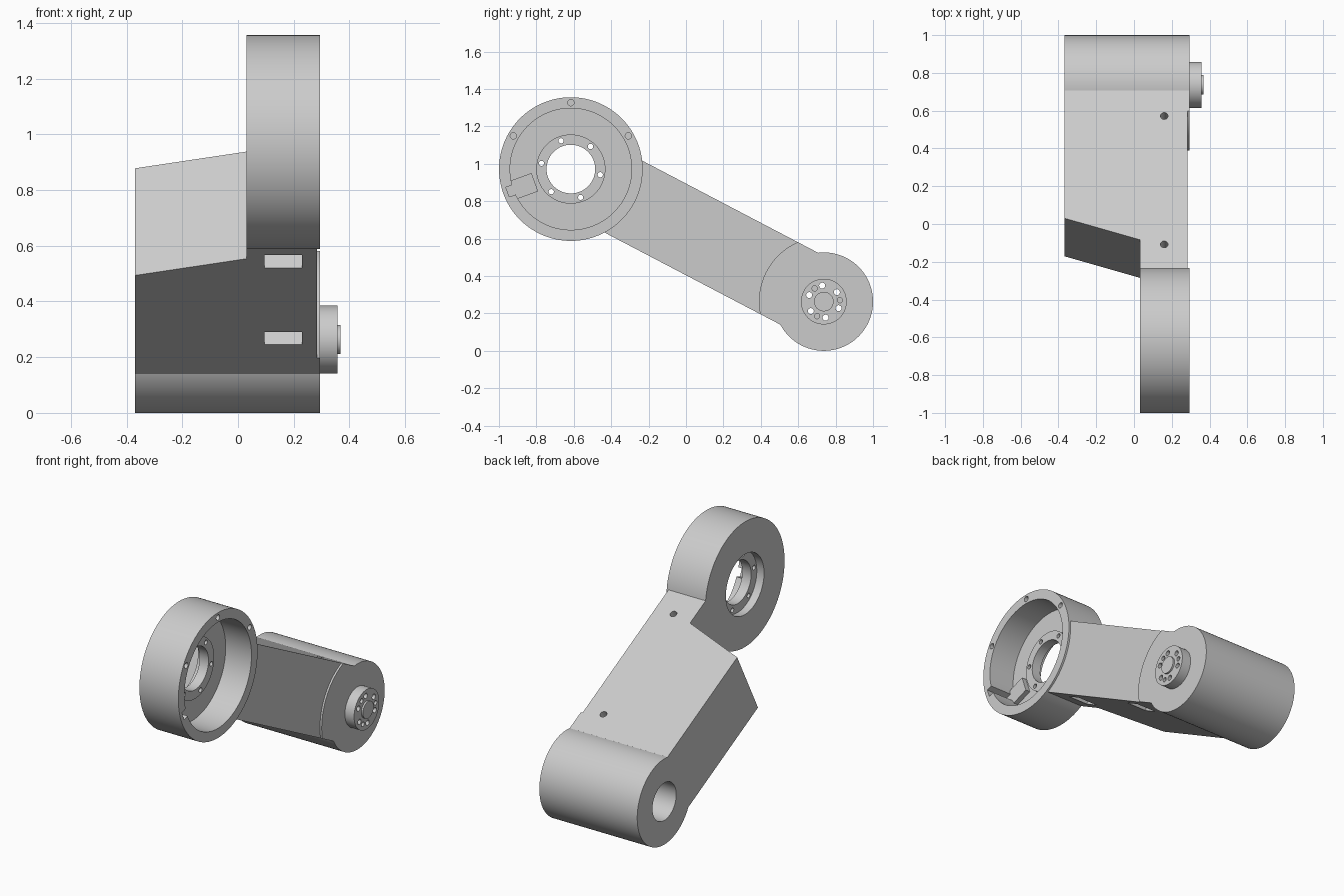
import bpy, bmesh, math
from mathutils import Matrix, Vector

cube = bpy.data.objects.get("Cube")
if cube:
    bpy.data.objects.remove(cube, do_unlink=True)

grey = bpy.data.materials.new("light grey")
grey.use_nodes = True
COLOR = (0.6, 0.6, 0.6, 1)
grey.diffuse_color = COLOR
grey.node_tree.nodes["Principled BSDF"].inputs["Base Color"].default_value = COLOR

# Arm frame: first axis along the arm, second across it, third sideways (world x)
TILT = math.radians(27.65)
c, s = math.cos(TILT), math.sin(TILT)
FRAME = Matrix(((0, 0, 1, 0), (c, s, 0, 0.737), (-s, c, 0, 0.263), (0, 0, 0, 1)))
CUP = -1.527      # cup centre along the arm
HALF = 0.217      # half height of the beam
LEFT, RIGHT = -0.369, 0.295


def finish(name, bm, matrix=FRAME):
    bmesh.ops.recalc_face_normals(bm, faces=bm.faces)
    bm.transform(matrix)
    mesh = bpy.data.meshes.new(name)
    bm.to_mesh(mesh)
    bm.free()
    obj = bpy.data.objects.new(name, mesh)
    bpy.context.collection.objects.link(obj)
    mesh.materials.append(grey)
    return obj


def prism(name, points, axis_vec, matrix=FRAME):
    """Extrude a flat outline along a vector."""
    bm = bmesh.new()
    face = bm.faces.new([bm.verts.new(p) for p in points])
    out = bmesh.ops.extrude_face_region(bm, geom=[face])
    verts = [v for v in out["geom"] if isinstance(v, bmesh.types.BMVert)]
    bmesh.ops.translate(bm, verts=verts, vec=axis_vec)
    return finish(name, bm, matrix)


def disc(name, a, b, r, x0, x1, n=96):
    """Cylinder whose axis runs sideways."""
    ring = [(a + r * math.cos(2 * math.pi * i / n), b + r * math.sin(2 * math.pi * i / n), x0)
            for i in range(n)]
    return prism(name, ring, (0, 0, x1 - x0))


def box(name, a0, a1, b0, b1, x0, x1, matrix=FRAME):
    return prism(name, [(a0, b0, x0), (a1, b0, x0), (a1, b1, x0), (a0, b1, x0)],
                 (0, 0, x1 - x0), matrix)


def combine(obj, other, operation):
    mod = obj.modifiers.new("combine", "BOOLEAN")
    mod.operation, mod.solver, mod.object = operation, "EXACT", other
    bpy.context.view_layer.objects.active = obj
    bpy.ops.object.modifier_apply(modifier=mod.name)
    bpy.data.objects.remove(other, do_unlink=True)


def cut(obj, other):
    combine(obj, other, "DIFFERENCE")


def join(obj, other):
    combine(obj, other, "UNION")


def bolt_holes(obj, centre, radius, size, start, count, x0, x1, step=None):
    """Ring of sideways holes; angles are measured from world y."""
    for i in range(count):
        ang = math.radians(start + i * (step or 360 / count)) + TILT
        cut(obj, disc("cutter", centre + radius * math.cos(ang), radius * math.sin(ang),
                      size, x0, x1, 20))


# Beam with a slanted end beside the cup
outline = [(-0.14, LEFT), (-0.14, 0.283), (-1.25, 0.283), (-1.25, 0.031), (-1.04, 0.031), (-0.911, LEFT)]
arm = prism("arm_body", [(a, -HALF, x) for a, x in outline], (0, 2 * HALF, 0))

# Barrel, raised side pad and cup blank
join(arm, disc("barrel", 0, 0, 0.263, LEFT, RIGHT, 128))
PAD = 0.347
sweep = math.asin(HALF / PAD)
arc = [math.pi - sweep + 2 * sweep * i / 24 for i in range(25)]
pad = [(PAD * math.cos(t), PAD * math.sin(t), 0.25) for t in arc]
join(arm, prism("pad", pad + [(-0.1, -HALF, 0.25), (-0.1, HALF, 0.25)], (0, 0, RIGHT - 0.25)))
join(arm, disc("cup", CUP, 0, 0.384, 0.031, RIGHT, 128))

# Hollow cup, leaving a floor with a raised mounting ring
cut(arm, disc("cutter", CUP, 0, 0.325, 0.12, 0.4, 128))
join(arm, disc("ring", CUP, 0, 0.185, 0.1, 0.14))
cut(arm, disc("cutter", CUP, 0, 0.185, -0.02, 0.08))
cut(arm, disc("cutter", CUP, 0, 0.13, -0.1, 0.4))
bolt_holes(arm, CUP, 0.16, 0.014, 49, 6, 0.0, 0.3)
bolt_holes(arm, CUP, 0.355, 0.017, 30, 3, 0.2, 0.4, 60)

# Connector block on the cup floor and its slot in the wall
SPOKE = FRAME @ Matrix.Translation((CUP, 0, 0)) @ Matrix.Rotation(math.radians(200) + TILT, 4, "Z")
cut(arm, box("cutter", 0.28, 0.36, -0.027, 0.027, 0.15, 0.4, SPOKE))
join(arm, box("block", 0.205, 0.33, -0.052, 0.052, 0.11, 0.15, SPOKE))

# Barrel bore
cut(arm, disc("cutter", 0, 0, 0.115, -0.5, 0.24))

# Screw holes in the upper face, pockets in the lower face
for a in (-0.30, -1.067):
    n = 24
    hole = [(a + 0.02 * math.cos(2 * math.pi * i / n), 0.12, 0.16 + 0.02 * math.sin(2 * math.pi * i / n))
            for i in range(n)]
    cut(arm, prism("cutter", hole, (0, 0.2, 0)))
for a in (-1.018, -0.425):
    cut(arm, box("cutter", a - 0.05, a + 0.05, -0.3, -HALF + 0.08, 0.095, 0.23))

# Output flange and its centre hub
flange = disc("output_flange", 0, 0, 0.122, RIGHT - 0.01, 0.357)
join(flange, disc("hub", 0, 0, 0.052, 0.34, 0.368, 64))
for part in (flange, arm):
    bolt_holes(part, 0, 0.086, 0.016, 36, 6, 0.2, 0.4)
bolt_holes(flange, 0, 0.086, 0.014, 5, 3, 0.32, 0.4)

# Smooth the round walls, keep edges sharp
for obj in (arm, flange):
    bpy.ops.object.select_all(action="DESELECT")
    obj.select_set(True)
    bpy.context.view_layer.objects.active = obj
    bpy.ops.object.shade_smooth_by_angle(angle=math.radians(25))
